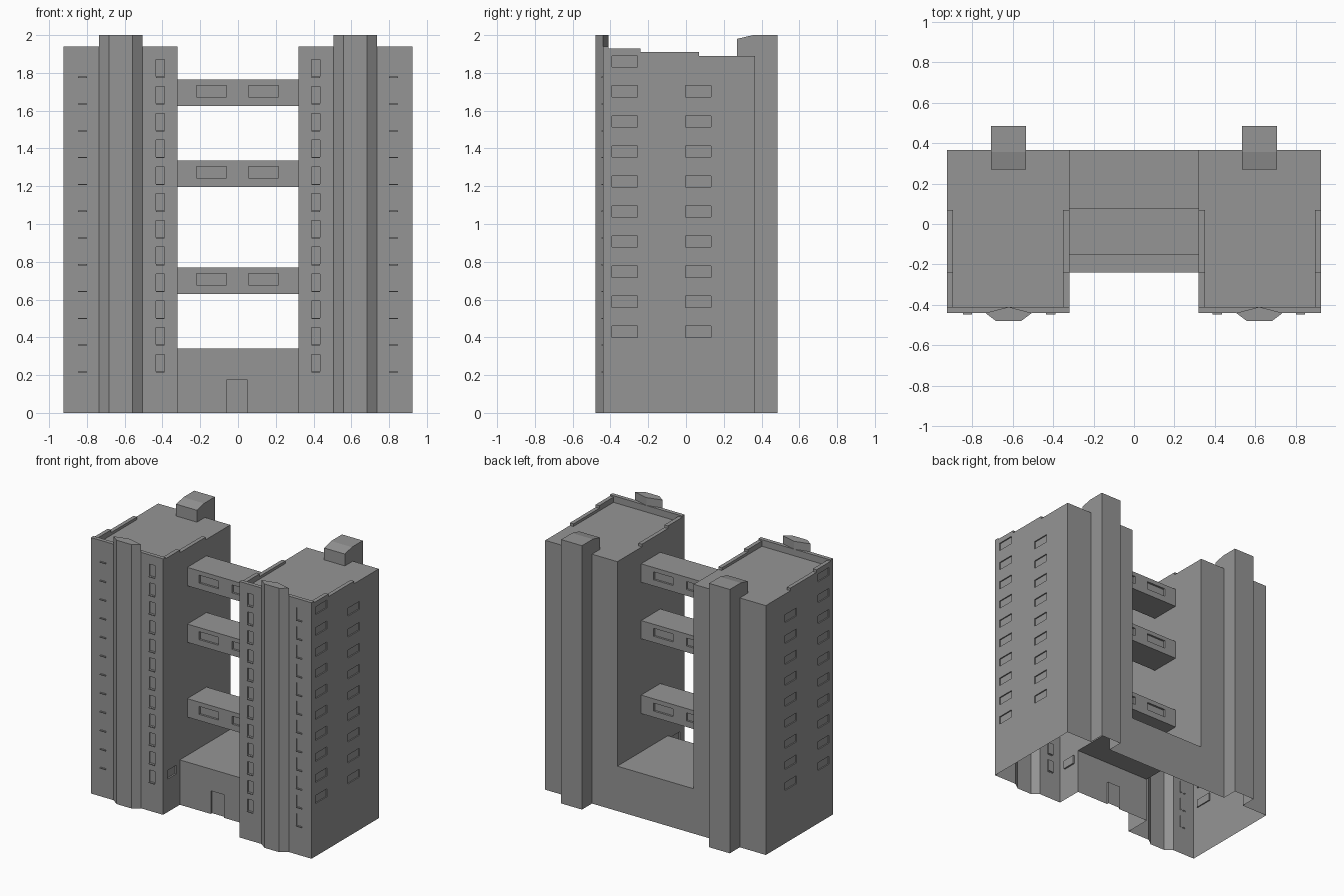
import bpy
import bmesh

if "Cube" in bpy.data.objects:
    bpy.data.objects.remove(bpy.data.objects["Cube"])

grey = bpy.data.materials.new("concrete grey")
grey.use_nodes = True
COLOUR = (0.3, 0.3, 0.3, 1)
grey.diffuse_color = COLOUR
grey.node_tree.nodes["Principled BSDF"].inputs["Base Color"].default_value = COLOUR


def add_box(bm, x, y, z):
    """Box from (min, max) pairs."""
    vs = bmesh.ops.create_cube(bm, size=1)["verts"]
    for v in vs:
        for i, (lo, hi) in enumerate((x, y, z)):
            v.co[i] = (lo + hi) / 2 + v.co[i] * (hi - lo)


def add_prism(bm, points, shift):
    """Extrude a closed outline along a vector."""
    face = bm.faces.new([bm.verts.new(p) for p in points])
    grown = bmesh.ops.extrude_face_region(bm, geom=[face], use_keep_orig=True)
    top = [g for g in grown["geom"] if isinstance(g, bmesh.types.BMVert)]
    bmesh.ops.translate(bm, verts=top, vec=shift)
    bmesh.ops.recalc_face_normals(bm, faces=bm.faces)


def make(name, bm):
    mesh = bpy.data.meshes.new(name)
    bm.to_mesh(mesh)
    bm.free()
    mesh.materials.append(grey)
    ob = bpy.data.objects.new(name, mesh)
    bpy.context.collection.objects.link(ob)
    return ob


def box(name, x, y, z):
    bm = bmesh.new()
    add_box(bm, x, y, z)
    return make(name, bm)


def boxes(name, items):
    bm = bmesh.new()
    for item in items:
        add_box(bm, *item)
    return make(name, bm)


def combine(target, other, operation):
    """Apply a boolean and discard the helper."""
    mod = target.modifiers.new("cut", "BOOLEAN")
    mod.operation, mod.solver, mod.object = operation, "EXACT", other
    graph = bpy.context.evaluated_depsgraph_get()
    mesh = bpy.data.meshes.new_from_object(target.evaluated_get(graph))
    target.modifiers.clear()
    target.data = mesh
    bpy.data.objects.remove(other)


def span(side, a, b):
    """Mirror an x range to the chosen side."""
    return tuple(sorted((side * a, side * b)))


FRONT, BACK, ROOF = -0.44, 0.365, 1.89
INNER, OUTER, MID = 0.32, 0.925, 0.62
SIDES = (("left", 1), ("right", -1))

# Entrance block, joined to both towers as one open-bottomed shell
shell = box("building_shell", (-0.4, 0.4), (-0.24, BACK), (0, 0.34))
cuts = [((-0.06, 0.05), (-0.3, -0.225), (-0.1, 0.175))]
for side, s in SIDES:
    tower = box("tower", span(s, INNER, OUTER), (FRONT, BACK), (0, ROOF))
    combine(shell, tower, "UNION")

    # Faceted pier on the front
    bm = bmesh.new()
    outline = [(-0.115, FRONT), (-0.062, -0.48), (0.062, -0.48),
               (0.115, FRONT), (0, -0.41)]
    add_prism(bm, [(s * MID + x, y, 0) for x, y in outline], (0, 0, 2))
    combine(shell, make("pier", bm), "UNION")

    # Shaft on the back with a sloped cap
    bm = bmesh.new()
    outline = [(0.27, 0), (0.27, 1.98), (0.355, 2), (0.485, 2), (0.485, 0)]
    add_prism(bm, [(s * MID - 0.087, y, z) for y, z in outline], (0.174, 0, 0))
    combine(shell, make("shaft", bm), "UNION")

    # Front window recesses and sills
    sills = []
    for row in range(12):
        z = 0.22 + row * 0.1418
        for x, depth in ((0.412, 0.009), (0.823, 0.004)):
            wide = span(s, x - 0.023, x + 0.023)
            cuts.append((wide, (FRONT - 0.05, FRONT + depth), (z, z + 0.09)))
            sills.append((wide, (FRONT - 0.008, FRONT + 0.002), (z - 0.006, z)))
    boxes(side + "_window_sills", sills)

    # Outer side windows: ten in the front column, nine in the rear one
    for y, rows in ((-0.325, 10), (0.065, 9)):
        for row in range(rows):
            z = 0.43 + row * 0.159
            cuts.append((span(s, OUTER - 0.009, OUTER + 0.05),
                         (y - 0.068, y + 0.068), (z - 0.03, z + 0.03)))

    # Ground floor window facing the court
    cuts.append((span(s, INNER - 0.05, INNER + 0.012), (-0.385, -0.28), (0.25, 0.315)))

    # Stepped parapet round the roof
    parts = [(span(s, INNER, OUTER), (FRONT, -0.41), (ROOF, 1.94))]
    for a, b in ((INNER, INNER + 0.03), (OUTER - 0.03, OUTER)):
        parts.append((span(s, a, b), (-0.41, -0.24), (ROOF, 1.93)))
        parts.append((span(s, a, b), (-0.24, 0.07), (ROOF, 1.91)))
    boxes(side + "_parapet", parts)

combine(shell, boxes("shell_cutter", cuts), "DIFFERENCE")

# Open the underside
bm = bmesh.new()
bm.from_mesh(shell.data)
under = [f for f in bm.faces if max(v.co.z for v in f.verts) < 0.001]
bmesh.ops.delete(bm, geom=under, context="FACES")
bmesh.ops.dissolve_limit(bm, angle_limit=0.01, verts=bm.verts, edges=bm.edges)
bm.to_mesh(shell.data)
bm.free()

# Three bridges with recessed windows front and back
for level, low, high in (("lower", 0.63, 0.77), ("middle", 1.197, 1.335), ("upper", 1.625, 1.765)):
    bridge = box(level + "_bridge", (-INNER, INNER), (-0.15, 0.08), (low, high))
    openings = []
    for x in (-0.14, 0.135):
        for y in ((-0.2, -0.135), (0.065, 0.13)):
            openings.append(((x - 0.08, x + 0.08), y, (low + 0.047, low + 0.107)))
    combine(bridge, boxes("bridge_cutter", openings), "DIFFERENCE")
